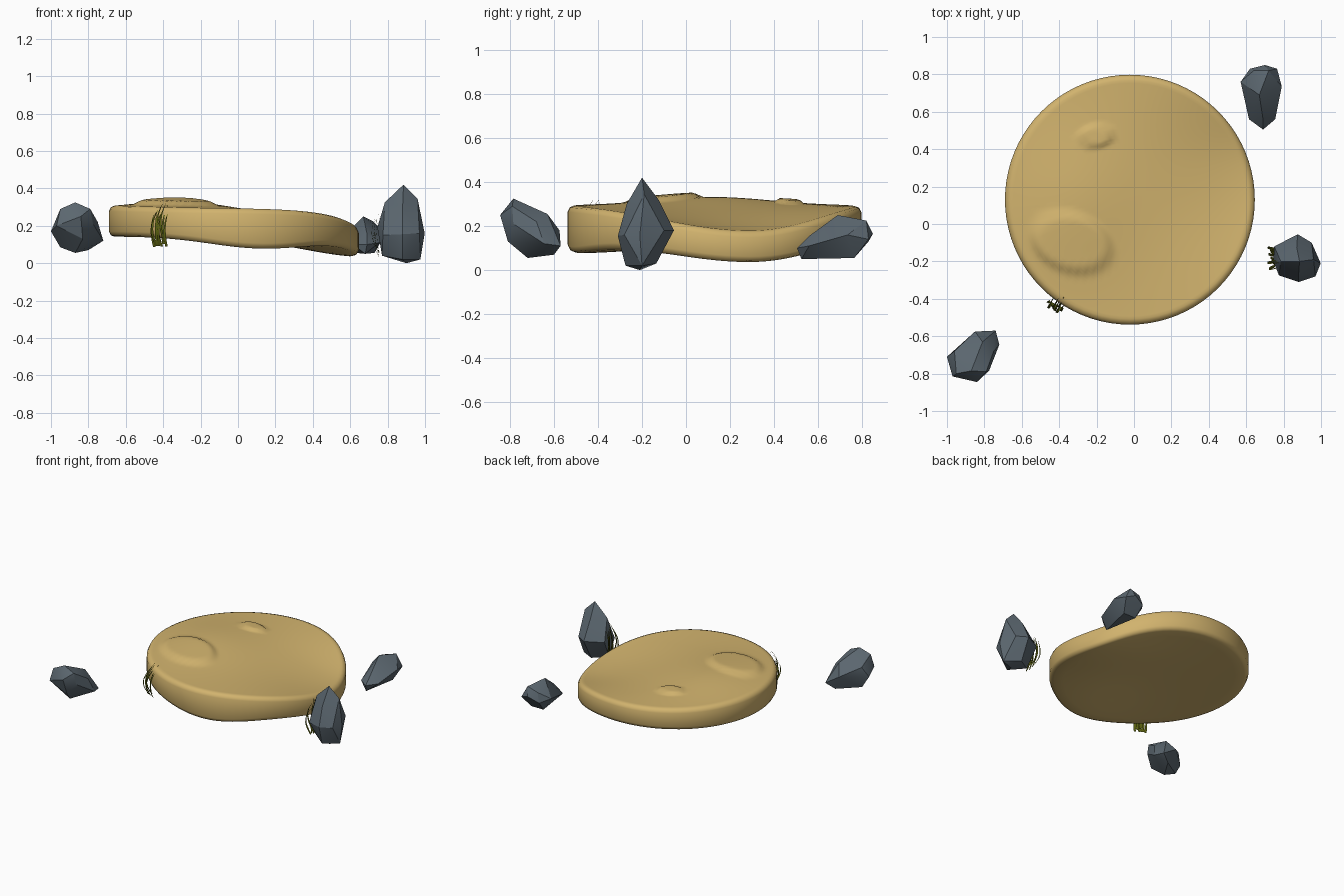
import bpy, bmesh, math, random
from mathutils import Vector

if "Cube" in bpy.data.objects:
    bpy.data.objects.remove(bpy.data.objects["Cube"])

random.seed(4)


def material(name, rgb):
    m = bpy.data.materials.new(name)
    m.diffuse_color = (*rgb, 1)
    m.use_nodes = True
    m.node_tree.nodes["Principled BSDF"].inputs["Base Color"].default_value = m.diffuse_color
    return m


SAND = material("sand tan", (0.64, 0.45, 0.155))
STONE = material("slate grey", (0.105, 0.135, 0.16))
GRASS = material("olive green", (0.11, 0.125, 0.006))


def make_object(name, bm, mat, angle=None):
    bmesh.ops.recalc_face_normals(bm, faces=bm.faces[:])
    me = bpy.data.meshes.new(name)
    bm.to_mesh(me)
    bm.free()
    me.materials.append(mat)
    ob = bpy.data.objects.new(name, me)
    bpy.context.collection.objects.link(ob)
    if angle:
        bpy.ops.object.select_all(action='DESELECT')
        ob.select_set(True)
        bpy.context.view_layer.objects.active = ob
        bpy.ops.object.shade_smooth_by_angle(angle=math.radians(angle))
    return ob


# Sandy slab: height fields for the top and the underside
CX, CY, R = -0.022, 0.13, 0.668


def gauss(x, y, cx, cy, sx, sy):
    return math.exp(-((x - cx) / sx) ** 2 - ((y - cy) / sy) ** 2)


def right_dip(x, y):
    return gauss(x, y, 0.7, 0.32, 0.5, 0.58 if y < 0.32 else 0.45)


def mound(x, y, cx, cy, rx, ry, tilt):
    # flat-topped oval with a short soft edge
    dx, dy = x - cx, y - cy
    c, s = math.cos(tilt), math.sin(tilt)
    d = math.hypot((dx * c + dy * s) / rx, (dy * c - dx * s) / ry)
    t = min(1, max(0, (1.0 - d) / 0.3))
    return t * t * (3 - 2 * t)


def top(x, y):
    return (0.294 + 0.04 * gauss(x, y, -0.32, 0.12, 0.33, 0.38)
            - 0.12 * right_dip(x, y)
            + 0.022 * mound(x, y, -0.335, -0.1, 0.25, 0.175, -0.3)
            + 0.017 * mound(x, y, -0.205, 0.47, 0.1, 0.068, 0))


def bottom(x, y):
    return (0.142 - 0.11 * right_dip(x, y)
            - 0.06 * gauss(x, y, 0.12, -0.5, 0.38, 0.4))


SEG, RINGS = 80, 42
bm = bmesh.new()
profile = [(top, (R - 0.03) * i / RINGS, 0) for i in range(1, RINGS + 1)]
profile += [(top, R - 0.01, -0.007), (top, R, -0.028),
            (bottom, R, 0.028), (bottom, R - 0.01, 0.007)]
profile += [(bottom, (R - 0.03) * i / 10, 0) for i in range(10, 0, -1)]
rows = []
for height, r, dz in profile:
    row = []
    for k in range(SEG):
        a = 2 * math.pi * k / SEG
        x, y = CX + r * math.cos(a), CY + r * math.sin(a)
        row.append(bm.verts.new((x, y, height(x, y) + dz)))
    rows.append(row)
for a, b in zip(rows, rows[1:]):
    for k in range(SEG):
        n = (k + 1) % SEG
        bm.faces.new((a[k], b[k], b[n], a[n]))
for row, height in ((rows[0], top), (rows[-1], bottom)):
    c = bm.verts.new((CX, CY, height(CX, CY)))
    for k in range(SEG):
        bm.faces.new((c, row[k], row[(k + 1) % SEG]))
make_object("sand_slab", bm, SAND, 60)


# Faceted rocks: convex hulls of a few corner points
def rock(name, points):
    bm = bmesh.new()
    for p in points:
        bm.verts.new(p)
    res = bmesh.ops.convex_hull(bm, input=bm.verts[:])
    junk = {g for g in res["geom_interior"] + res["geom_unused"]
            if isinstance(g, bmesh.types.BMVert)}
    bmesh.ops.delete(bm, geom=list(junk), context='VERTS')
    make_object(name, bm, STONE, 28)


rock("left_rock", [
    (-.87, -.785, .325), (-.95, -.80, .29), (-.79, -.79, .29), (-.84, -.845, .25),
    (-1, -.71, .17), (-.97, -.815, .2), (-.96, -.68, .24), (-.775, -.785, .21),
    (-.72, -.645, .12), (-.74, -.57, .11), (-.85, -.575, .18), (-.81, -.63, .255),
    (-.75, -.68, .22), (-.87, -.72, .055), (-.95, -.7, .085), (-.8, -.6, .07),
    (-.83, -.81, .13)])
rock("right_rock", [
    (.885, -.2, .42), (.96, -.19, .345), (.785, -.2, .325), (.87, -.125, .32),
    (.88, -.27, .3), (.998, -.21, .16), (.95, -.1, .18), (.875, -.055, .18),
    (.75, -.12, .18), (.745, -.2, .19), (.775, -.275, .15), (.88, -.31, .155),
    (.97, -.28, .16), (.975, -.2, .02), (.9, -.21, 0), (.77, -.2, .04),
    (.87, -.135, .03), (.88, -.275, .02)])
rock("back_rock", [
    (.67, .69, .25), (.72, .82, .225), (.64, .82, .2), (.70, .85, .165),
    (.57, .76, .15), (.62, .83, .13), (.765, .83, .14), (.79, .735, .16),
    (.755, .56, .11), (.69, .505, .1), (.615, .56, .1), (.69, .56, .155),
    (.73, .765, .055), (.63, .765, .055), (.68, .525, .05)])


# Grass tufts: thin tapered ribbons growing up along a wall
def tuft(name, base, out, height, count, spread, lean_in):
    bm = bmesh.new()
    base, out = Vector(base), Vector(out).normalized()
    side = Vector((-out.y, out.x, 0))
    steps = 7
    for i in range(count):
        off = spread * (2 * i / (count - 1) - 1)
        lean = random.uniform(-0.02, 0.02)
        bulge = random.uniform(0.01, 0.045)
        curl = random.uniform(-0.03, lean_in)
        h = height * random.uniform(0.8, 1.05)
        z0 = random.uniform(0, 0.03)
        prev = None
        for s in range(steps + 1):
            t = s / steps
            p = (base + side * (off + lean * math.sin(2.5 * t))
                 + out * (bulge * math.sin(math.pi * t) - curl * t ** 3)
                 + Vector((0, 0, z0 + h * t)))
            w = 0.0065 * (1 - t ** 2) + 0.001
            cur = [bm.verts.new(p - side * w), bm.verts.new(p + side * w)]
            if prev:
                bm.faces.new((prev[0], prev[1], cur[1], cur[0]))
            prev = cur
    make_object(name, bm, GRASS, 60)


tuft("slab_grass", (-.415, -.43, .085), (-.45, -.9, 0), 0.205, 9, 0.036, 0.06)
tuft("rock_grass", (.755, -.18, .03), (-1, .05, 0), 0.23, 9, 0.045, 0.02)
